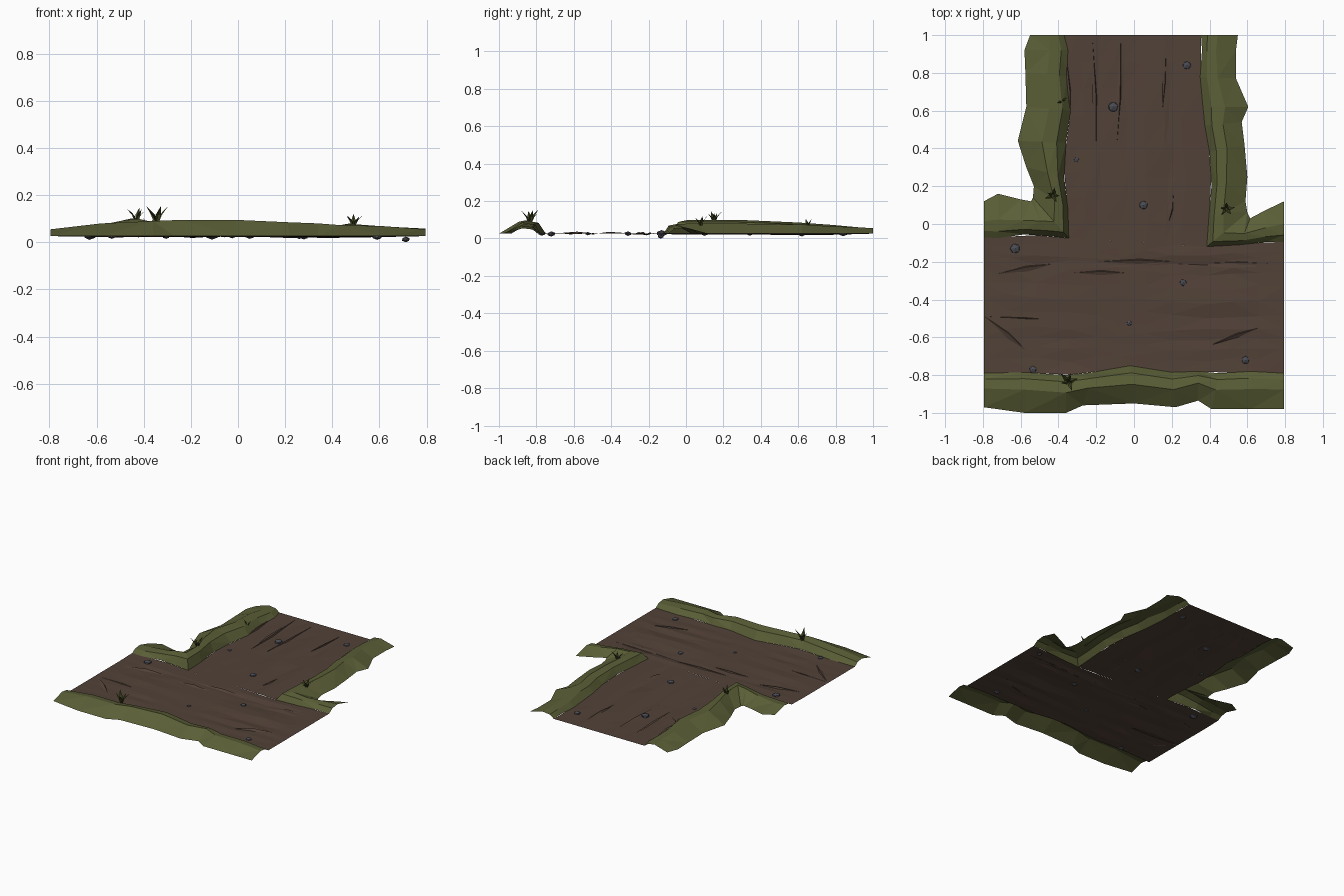
import bpy, bmesh, math, random
from mathutils import Vector, Matrix

if "Cube" in bpy.data.objects:
    bpy.data.objects.remove(bpy.data.objects["Cube"])

random.seed(4)
W = 0.795


def mat(name, c):
    m = bpy.data.materials.new(name)
    m.diffuse_color = (*c, 1)
    m.use_nodes = True
    m.node_tree.nodes["Principled BSDF"].inputs["Base Color"].default_value = m.diffuse_color
    return m


DIRT = mat("brown dirt", (0.084, 0.054, 0.039))
GRASS = mat("moss green", (0.104, 0.113, 0.037))
BLADE = mat("dark blade green", (0.060, 0.068, 0.018))
STONE = mat("grey stone", (0.070, 0.073, 0.088))


def finish(bm, name, m):
    me = bpy.data.meshes.new(name)
    bm.to_mesh(me)
    bm.free()
    me.materials.append(m)
    ob = bpy.data.objects.new(name, me)
    bpy.context.collection.objects.link(ob)
    return ob


def lerp(pts, x):
    """Piecewise linear lookup in a list of (x, value) pairs."""
    if x <= pts[0][0]:
        return pts[0][1]
    for (a, va), (b, vb) in zip(pts, pts[1:]):
        if x <= b:
            return va + (vb - va) * (x - a) / (b - a)
    return pts[-1][1]


def loft(rows, name, m):
    """Skin between rows of points, all normals upwards."""
    bm = bmesh.new()
    vs = [[bm.verts.new(p) for p in r] for r in rows]
    for a, b in zip(vs, vs[1:]):
        for i in range(len(a) - 1):
            bm.faces.new((a[i], a[i + 1], b[i + 1], b[i]))
    bmesh.ops.triangulate(bm, faces=bm.faces[:])
    for f in bm.faces:
        f.normal_update()
        if f.normal.z < 0:
            f.normal_flip()
    return finish(bm, name, m)


# rut profiles: height offset across the cross road (by y) and the stem (by x)
RUT_Y = [(-.80, .004), (-.73, -.003), (-.67, .003), (-.62, -.006), (-.57, .005), (-.50, -.004),
         (-.42, .008), (-.35, .004), (-.27, -.004), (-.235, .004), (-.21, -.008), (-.17, .004), (-.12, 0)]
RUT_X = [(-.38, .003), (-.30, -.005), (-.22, .004), (-.19, -.007), (-.10, .003), (-.06, -.004),
         (.05, .003), (.15, .004), (.19, -.006), (.24, .003), (.38, 0)]


def ground(x, y):
    wob = 0.8 + 0.5 * math.sin(5 * x + 3 * y)
    fx = min(1, (W - abs(x)) / 0.25)
    fy = min(1, (1 - y) / 0.3)
    t = max(0, min(1, (y + 0.2) / 0.15))
    return 0.026 + wob * ((1 - t) * fx * lerp(RUT_Y, y) + t * fy * lerp(RUT_X, x))


# bank stations: inner x, inner y, outer x, outer y, crest height
LEFT = [(-W, -.07, -W, .12, .055), (-.72, -.075, -.72, .16, .058), (-.58, -.055, -.60, .13, .072),
        (-.45, -.065, -.545, .12, .092), (-.345, -.075, -.535, .14, .10), (-.35, .08, -.53, .20, .10),
        (-.37, .25, -.57, .30, .10), (-.36, .43, -.615, .44, .093), (-.335, .60, -.57, .62, .085),
        (-.355, .78, -.575, .80, .072), (-.35, .92, -.58, .92, .06), (-.37, 1, -.55, 1, .055)]
RIGHT = [(W, -.095, W, .12, .058), (.70, -.095, .69, .07, .063), (.56, -.11, .615, .03, .07),
         (.385, -.12, .60, .06, .078), (.395, .02, .59, .12, .08), (.41, .2, .60, .25, .08),
         (.40, .38, .585, .42, .078), (.375, .52, .57, .54, .075), (.365, .62, .605, .62, .075),
         (.35, .78, .54, .77, .065), (.36, .92, .54, .92, .06), (.355, 1, .55, 1, .055)]
FRONT = [(-W, -.79, -W, -.97, .055), (-.58, -.785, -.58, -1, .08), (-.36, -.80, -.36, -1, .09),
         (-.22, -.785, -.27, -.96, .095), (-.02, -.75, 0, -.95, .095), (.20, -.785, .22, -.97, .085),
         (.34, -.78, .34, -.935, .08), (.45, -.79, .41, -.98, .073), (.62, -.78, .62, -.98, .068),
         (W, -.79, W, -.98, .055)]


def bank(stations, name):
    rows = []
    for i, (ix, iy, ox, oy, h) in enumerate(stations):
        jit = 0 if i in (0, len(stations) - 1) else random.uniform(-.06, .06)
        row = []
        for t, z in ((0, ground(ix, iy)), (.17 + jit / 2, h * .88), (.45 + jit, h), (1, .026)):
            row.append((ix + (ox - ix) * t, iy + (oy - iy) * t, z))
        rows.append(row)
    loft(rows, name, GRASS)


bank(LEFT, "left_grass_bank")
bank(RIGHT, "right_grass_bank")
bank(FRONT, "front_grass_bank")

# cross road, its edges following the banks
front_edge = [(s[0], s[1]) for s in FRONT]
back_edge = [(s[0], s[1]) for s in LEFT[:5]] + [(s[0], s[1]) for s in RIGHT[3::-1]]
xs = sorted({-W, -.66, -.52, -.345, -.2, -.08, .06, .2, .385, .52, .66, W})
rows = []
for x in xs:
    y0, y1 = lerp(front_edge, x), lerp(back_edge, x)
    row = []
    for y, _ in RUT_Y:
        yy = y0 + (y1 - y0) * (y + .80) / .68
        if y0 < yy - .01 and yy < y1 - .01 and abs(x) < W:
            yy += random.uniform(-.012, .012)
        row.append((x, yy, ground(x, yy)))
    rows.append(row)
loft(rows, "cross_road", DIRT)

# stem road
left_edge = [(s[1], s[0]) for s in LEFT[4:]]
right_edge = [(s[1], s[0]) for s in RIGHT[3:]]
rows = []
for k, v in enumerate((0, .1, .2, .32, .45, .6, .74, .87, 1)):
    row = []
    for j, (u, _) in enumerate(RUT_X):
        f = (u + .38) / .76
        y = lerp([(-.345, -.075), (.385, -.12)], -.345 + .73 * f)
        y += (1 - y) * v
        x0, x1 = lerp(left_edge, y), lerp(right_edge, y)
        x = x0 + (x1 - x0) * f
        if 0 < j < len(RUT_X) - 1 and 0 < k < 8:
            x += random.uniform(-.012, .012)
        row.append((x, y, ground(x, y)))
    rows.append(row)
loft(rows, "stem_road", DIRT)

# sharp dirt ridges: thin tents from start to end
bm = bmesh.new()
for x0, y0, x1, y1, w in ((-.22, .98, -.20, .43, .025), (-.07, .97, -.09, .43, .025), (.17, .93, .15, .6, .015),
                          (.21, .18, .18, .0, .03), (-.75, -.27, -.42, -.21, .03), (-.35, -.26, -.03, -.26, .03),
                          (-.2, -.2, .22, -.2, .03), (.28, -.21, .77, -.21, .025), (-.79, -.49, -.57, -.67, .03),
                          (-.79, -.49, -.4, -.51, .015), (.41, -.64, .66, -.55, .025), (-.36, .9, -.34, .55, .03)):
    a, b = Vector((x0, y0)), Vector((x1, y1))
    n = Vector((y0 - y1, x1 - x0)).normalized() * w / 2
    mid = a.lerp(b, .55)
    pts = [(p, dz) for p, dz in ((a, 0), (mid + n, 0), (b, 0), (mid - n, 0), (mid + n * .6, .009))]
    v = [bm.verts.new((p.x, p.y, ground(p.x, p.y) + dz)) for p, dz in pts]
    for i in range(4):
        f = bm.faces.new((v[i], v[(i + 1) % 4], v[4]))
        f.normal_update()
        if f.normal.z < 0:
            f.normal_flip()
finish(bm, "dirt_ridges", DIRT)

# pebbles half sunk in the road
for x, y, r in ((.28, .84, .024), (-.11, .62, .029), (-.305, .34, .015), (.05, .1, .025), (-.63, -.13, .029),
                (.712, -.135, .018), (.26, -.31, .02), (-.025, -.525, .015), (.59, -.72, .023), (-.535, -.77, .021)):
    bm = bmesh.new()
    bmesh.ops.create_icosphere(bm, subdivisions=1, radius=r)
    z = .012 if x > .7 else ground(x, y)
    hz = .012 if x > .7 else r * .6
    for v in bm.verts:
        v.co.z *= hz / r
    bmesh.ops.transform(bm, verts=bm.verts[:], matrix=Matrix.Translation((x, y, z)) @ Matrix.Rotation(x * 9, 4, 'Z'))
    finish(bm, "pebble", STONE)


# grass tufts: bent pointed blades fanned around a root
def tuft(x, y, z, size, angles):
    bm = bmesh.new()
    for deg in angles:
        a = math.radians(deg)
        d, s = Vector((math.cos(a), math.sin(a), 0)), Vector((-math.sin(a), math.cos(a), 0))
        lean = random.uniform(.6, .95)
        L = size * random.uniform(.8, 1.05)
        root = Vector((x, y, z)) + d * .005
        prof = ((0, 0, .10), (.25 * lean, .5, .16), (.85 * lean, 1, 0))
        pts = []
        for out, up, w in prof:
            c = root + d * out * L + Vector((0, 0, up * L))
            pts.append((c - s * w * L, c + d * -.08 * L * (w > 0), c + s * w * L))
        vs = [[bm.verts.new(p) for p in row] for row in pts[:2]]
        tip = bm.verts.new(pts[2][1])
        for i in (0, 1):
            bm.faces.new((vs[0][i], vs[0][i + 1], vs[1][i + 1], vs[1][i]))
            bm.faces.new((vs[1][i], vs[1][i + 1], tip))
    finish(bm, "grass_tuft", BLADE)


tuft(-.345, -.835, .078, .075, (20, 80, 135, 190, 290))
tuft(-.43, .15, .085, .06, (0, 75, 150, 200, 300))
tuft(.49, .08, .065, .055, (10, 90, 170, 230, 310))
tuft(-.38, .65, .065, .045, (40, 200))
